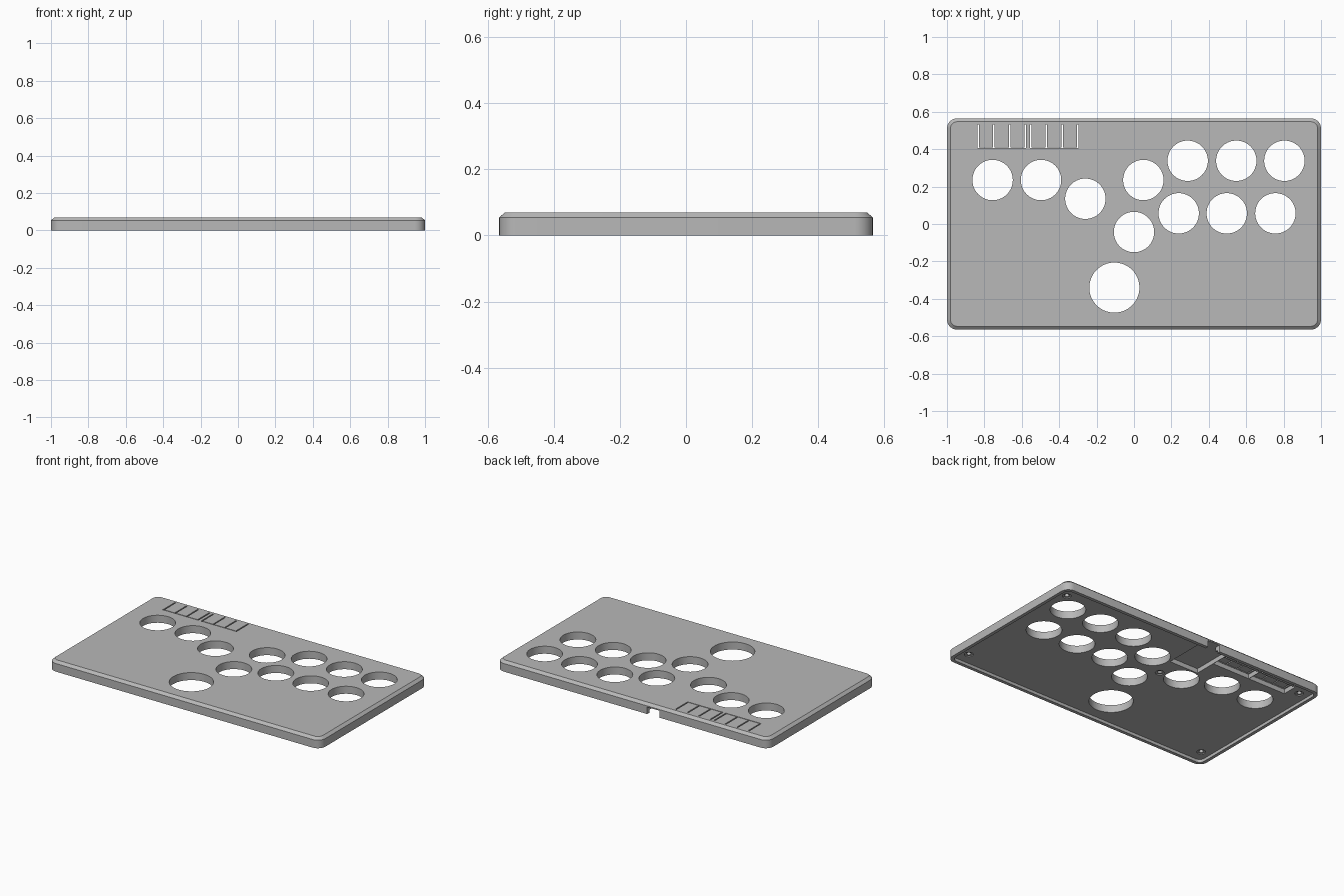
import bpy, bmesh, math

if "Cube" in bpy.data.objects:
    bpy.data.objects.remove(bpy.data.objects["Cube"], do_unlink=True)

grey = bpy.data.materials.new("matte_grey")
grey.use_nodes = True
COLOUR = (0.48, 0.48, 0.48, 1)
grey.diffuse_color = COLOUR
grey.node_tree.nodes["Principled BSDF"].inputs["Base Color"].default_value = COLOUR

WIDTH, DEPTH, HEIGHT = 2.0, 1.13, 0.07
RECESS = 0.02      # underside recess height
BELOW = -0.05      # where cutters begin
ABOVE = 0.12       # where through cutters end


def outline(inset, radius, steps=8):
    """Rounded rectangle, shrunk by the inset."""
    points = []
    for i, (sx, sy) in enumerate([(1, 1), (-1, 1), (-1, -1), (1, -1)]):
        cx = sx * (WIDTH / 2 - inset - radius)
        cy = sy * (DEPTH / 2 - inset - radius)
        for k in range(steps + 1):
            a = (i + k / steps) * math.pi / 2
            points.append((cx + radius * math.cos(a), cy + radius * math.sin(a)))
    return points


def circle(x, y, r, sides=64):
    return [(x + r * math.cos(2 * math.pi * i / sides),
             y + r * math.sin(2 * math.pi * i / sides)) for i in range(sides)]


def rect(x0, x1, y0, y1):
    return [(x0, y0), (x1, y0), (x1, y1), (x0, y1)]


def loft(name, layers):
    """Closed solid through a stack of (z, outline) layers."""
    bm = bmesh.new()
    rings = [[bm.verts.new((x, y, z)) for x, y in pts] for z, pts in layers]
    for low, high in zip(rings, rings[1:]):
        n = len(low)
        for i in range(n):
            j = (i + 1) % n
            bm.faces.new((low[i], low[j], high[j], high[i]))
    bm.faces.new(rings[0][::-1])
    bm.faces.new(rings[-1])
    mesh = bpy.data.meshes.new(name)
    bm.to_mesh(mesh)
    bm.free()
    obj = bpy.data.objects.new(name, mesh)
    bpy.context.collection.objects.link(obj)
    return obj


# Chamfered cover plate
plate = loft("cover_plate", [
    (0, outline(0, 0.055)),
    (HEIGHT - 0.016, outline(0, 0.055)),
    (HEIGHT, outline(0.018, 0.037)),
])
plate.data.materials.append(grey)
bpy.context.view_layer.objects.active = plate
plate.select_set(True)


def cut(points, z0=BELOW, z1=ABOVE):
    """Subtract a prism from the plate."""
    cutter = loft("cutter", [(z0, points), (z1, points)])
    cutter.hide_render = True
    mod = plate.modifiers.new("cut", "BOOLEAN")
    mod.object = cutter
    mod.operation = "DIFFERENCE"
    mod.solver = "EXACT"
    bpy.ops.object.modifier_apply(modifier=mod.name)
    bpy.data.objects.remove(cutter, do_unlink=True)


# Shallow recess underneath, leaving a thin lip
cut(outline(0.022, 0.035), BELOW, RECESS)

# Button holes
for x, y in [(-0.756, 0.235), (-0.497, 0.235), (-0.26, 0.135), (0.05, 0.235),
             (0, -0.043), (0.287, 0.338), (0.547, 0.338), (0.804, 0.338),
             (0.239, 0.057), (0.496, 0.057), (0.756, 0.057)]:
    cut(circle(x, y, 0.108))
cut(circle(-0.105, -0.34, 0.134))

# Circuit board pocket and its cable notch through the back wall
cut(rect(-0.285, -0.07, 0.255, 0.525), BELOW, 0.05)
cut(rect(-0.2, -0.11, 0.5, 0.7), BELOW, 0.046)

# Two banks of three flexible keys: pocket underneath, comb slots through
SLOT, PITCH = 0.004, 0.0845
for start in (-0.834, -0.553):
    end = start + 3 * PITCH
    cut(rect(start - 0.012, end + 0.012, 0.402, 0.5), BELOW, 0.05)
    cut(rect(start - SLOT, end + SLOT, 0.405, 0.410))
    for i in range(4):
        x = start + i * PITCH
        cut(rect(x - SLOT, x + SLOT, 0.407, 0.532))

# Blind screw holes with a wide countersink
screws = [(sx * 0.915, sy * 0.46) for sx in (-1, 1) for sy in (-1, 1)]
for x, y in screws + [(-0.109, 0.111)]:
    cut(circle(x, y, 0.027, 24), BELOW, RECESS + 0.006)
    cut(circle(x, y, 0.014, 24), BELOW, 0.05)

bpy.ops.object.shade_smooth_by_angle(angle=math.radians(25))
